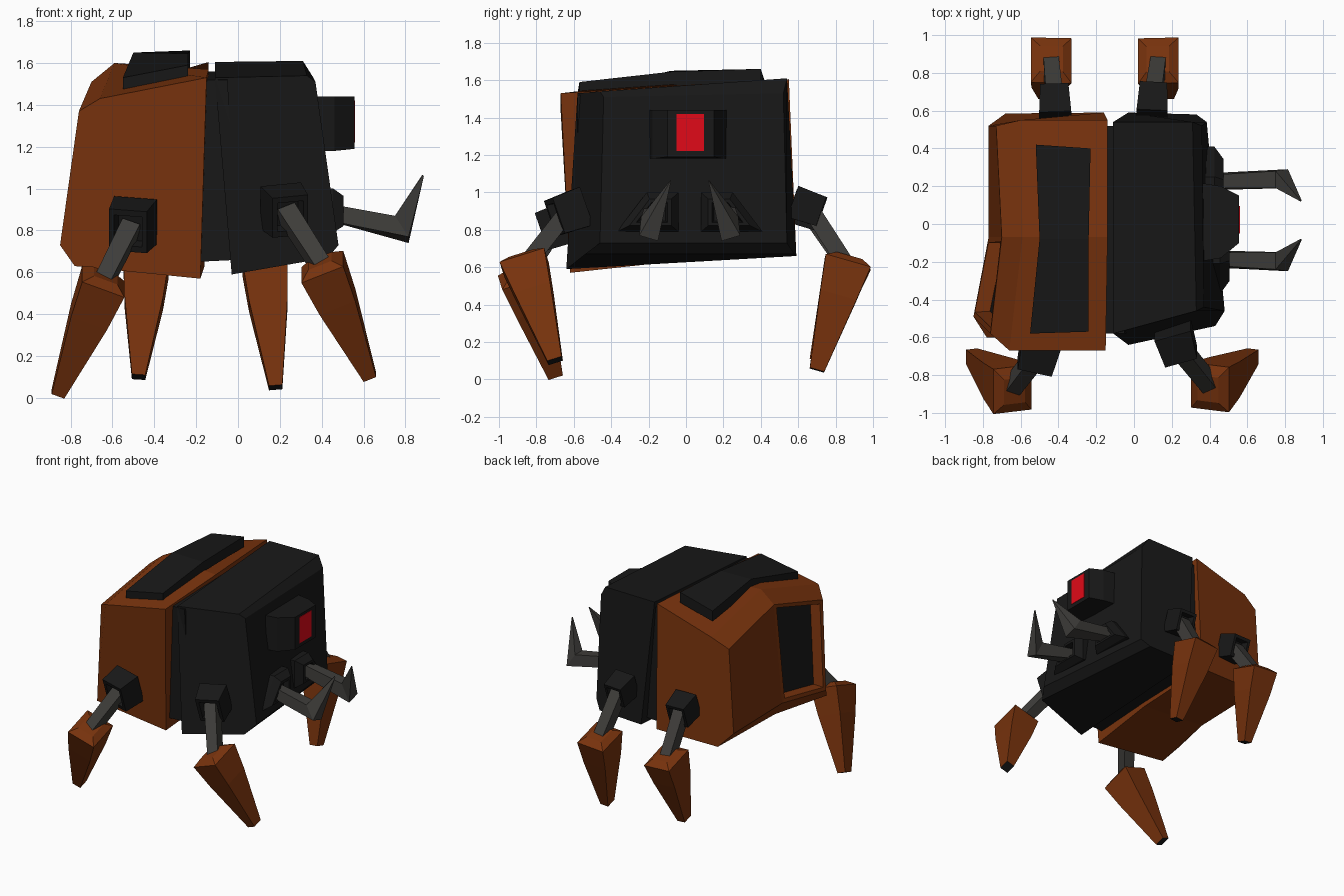
import bpy, bmesh
from mathutils import Vector

if "Cube" in bpy.data.objects:
    bpy.data.objects.remove(bpy.data.objects["Cube"])


def material(name, rgb):
    m = bpy.data.materials.new(name)
    m.diffuse_color = (*rgb, 1)
    m.use_nodes = True
    m.node_tree.nodes["Principled BSDF"].inputs["Base Color"].default_value = m.diffuse_color
    return m


ORANGE = material("rust orange", (0.19, 0.033, 0.004))
BLACK = material("black", (0.009, 0.009, 0.009))
GREY = material("dark grey", (0.048, 0.046, 0.042))
RED = material("red", (0.75, 0.003, 0.009))


def loft(name, rings, mat, cap_mat=None, window=None):
    """Skin a list of equal-length point rings; cap_mat colours the last cap."""
    bm = bmesh.new()
    vs = [[bm.verts.new(p) for p in r] for r in rings]
    n = len(vs[0])
    grid = {}
    for i in range(len(vs) - 1):
        for j in range(n):
            k = (j + 1) % n
            grid[i, j] = bm.faces.new((vs[i][j], vs[i][k], vs[i + 1][k], vs[i + 1][j]))
    bm.faces.new(vs[0])
    cap = bm.faces.new(vs[-1])
    if cap_mat:
        cap.material_index = 1
    bmesh.ops.recalc_face_normals(bm, faces=bm.faces)
    if window:  # sunken panel in one face
        f = grid[window]
        bmesh.ops.inset_individual(bm, faces=[f], thickness=0.04)
        bmesh.ops.inset_individual(bm, faces=[f], thickness=0.004)
        bmesh.ops.translate(bm, verts=f.verts, vec=(0.08, 0, 0))
        f.material_index = 1
    me = bpy.data.meshes.new(name)
    bm.to_mesh(me)
    bm.free()
    me.materials.append(mat)
    if cap_mat:
        me.materials.append(cap_mat)
    elif window:
        me.materials.append(BLACK)
    ob = bpy.data.objects.new(name, me)
    bpy.context.collection.objects.link(ob)
    return ob


def beam(name, a, b, stations, mat, cap_mat=None):
    """Rectangular beam from a to b; stations are (distance 0-1, half width, half depth)."""
    a, b = Vector(a), Vector(b)
    w = (b - a).normalized()
    u = (Vector((1, 0, 0)) - w * w.x).normalized()
    v = w.cross(u)
    rings = [[a.lerp(b, t) + u * hx * sx + v * hy * sy
              for sx, sy in ((-1, -1), (1, -1), (1, 1), (-1, 1))] for t, hx, hy in stations]
    return loft(name, rings, mat, cap_mat)


# Rear shell: front, middle and back sections, with sunken panel
loft("rear_shell", [
    [(-.15, -.67, 1.53), (-.66, -.67, 1.43), (-.76, -.58, 1.37),
     (-.85, -.49, .73), (-.78, -.60, .63), (-.18, -.62, .57)],
    [(-.14, -.07, 1.57), (-.59, -.07, 1.60), (-.70, -.07, 1.51),
     (-.77, -.07, .77), (-.71, -.07, .67), (-.16, -.07, .63)],
    [(-.14, .55, 1.605), (-.60, .55, 1.47), (-.73, .52, 1.40),
     (-.77, .52, .76), (-.68, .585, .66), (-.16, .59, .66)],
], ORANGE, window=(0, 2))

# Bent plate on the back of the shell
loft("back_plate", [
    [(-.55, -.58, 1.53), (-.24, -.57, 1.59), (-.24, -.57, 1.51), (-.55, -.58, 1.46)],
    [(-.50, -.08, 1.65), (-.24, -.08, 1.645), (-.24, -.08, 1.57), (-.50, -.08, 1.57)],
    [(-.52, .42, 1.60), (-.23, .40, 1.66), (-.23, .40, 1.58), (-.52, .42, 1.52)],
], BLACK)

# Joint core between shell and head
loft("neck", [
    [(-.2, -.58, 1.52), (-.05, -.58, 1.52), (0, -.58, .66), (-.2, -.58, .65)],
    [(-.2, .52, 1.56), (-.05, .52, 1.56), (0, .52, .69), (-.2, .52, .68)],
], BLACK)

# Head block with slanted front and back
loft("head", [
    [(-.11, -.58, 1.53), (.33, -.46, 1.54), (.37, -.44, 1.51),
     (.48, -.46, .73), (.43, -.54, .67), (-.03, -.64, .59)],
    [(-.11, .54, 1.605), (.31, .54, 1.61), (.36, .52, 1.53),
     (.385, .54, .73), (.33, .58, .67), (-.03, .59, .66)],
], BLACK)


def yz_rect(x, y0, y1, z0, z1):
    return [(x, y0, z0), (x, y1, z0), (x, y1, z1), (x, y0, z1)]


# Eye housing and lens
loft("eye_housing", [yz_rect(.34, -.20, .22, 1.18, 1.44), yz_rect(.46, -.18, .20, 1.18, 1.44),
                     yz_rect(.557, -.10, .15, 1.19, 1.44)], BLACK)
loft("eye_lens", [yz_rect(.54, -.05, .095, 1.22, 1.42), yz_rect(.56, -.05, .095, 1.22, 1.42)], RED)

# Mandibles and their sockets, mirrored about the head's centre line
for side, s in (("left", 1), ("right", -1)):
    def m(pts):
        return [(x, .02 + s * y, z) for x, y, z in pts]

    def frame(x, k):  # trapezoid shrunk towards its centre
        return m([(x - s * .015, .18 + (y - .18) * k, .89 + (z - .89) * k)
                  for y, z in ((.06, .79), (.06, 1.0), (.23, 1.0), (.39, .79))])

    loft(f"{side}_mandible_socket",
         [frame(.36, 1), frame(.44, 1), frame(.49, .68), frame(.49, .5), frame(.45, .42)], BLACK)
    loft(f"{side}_mandible", [
        m([(.42, .16, .85), (.42, .25, .85), (.42, .24, .93), (.42, .17, .93)]),
        m([(.815, .17, .74), (.815, .27, .77), (.75, .26, .87), (.75, .17, .87)]),
        m([(.885, .10, 1.06), (.888, .104, 1.06), (.883, .104, 1.065), (.88, .10, 1.065)]),
    ], GREY)

# Legs: hip, knee, toe positions and socket half width
legs = {
    "front_rear_leg": ((-.51, -.69, .82), (-.65, -.87, .54), (-.86, -.70, .02), .105),
    "front_head_leg": ((.23, -.64, .89), (.41, -.86, .61), (.63, -.70, .10), .1),
    "back_head_leg": ((.10, .66, .92), (.13, .86, .61), (.18, .70, .05), .082),
    "back_rear_leg": ((-.42, .65, .90), (-.44, .86, .60), (-.475, .70, .10), .085),
}
for name, (hip, knee, toe, r) in legs.items():
    hip, knee, toe = Vector(hip), Vector(knee), Vector(toe)
    out = 1 if hip.y > 0 else -1
    # Hollow hip socket
    d = Vector(((knee.x - hip.x) * .35, out * .2, -.07)).normalized()
    beam(name + "_socket", hip - d * .09, hip + d * .07,
         [(0, r, r * 1.08), (1, r * .88, r), (1, r * .65, r * .72), (.6, r * .58, r * .65)], BLACK)
    # Upper strut
    beam(name + "_strut", hip, knee, [(0, .045, .045), (1.05, .04, .045)], GREY)
    # Tapered foot with a black toe
    top = knee + (knee - toe).normalized() * .05
    beam(name + "_foot", top, toe,
         [(0, .06, .07), (.05, .108, .125), (.35, .092, .10), (1, .032, .04)], ORANGE, BLACK)
